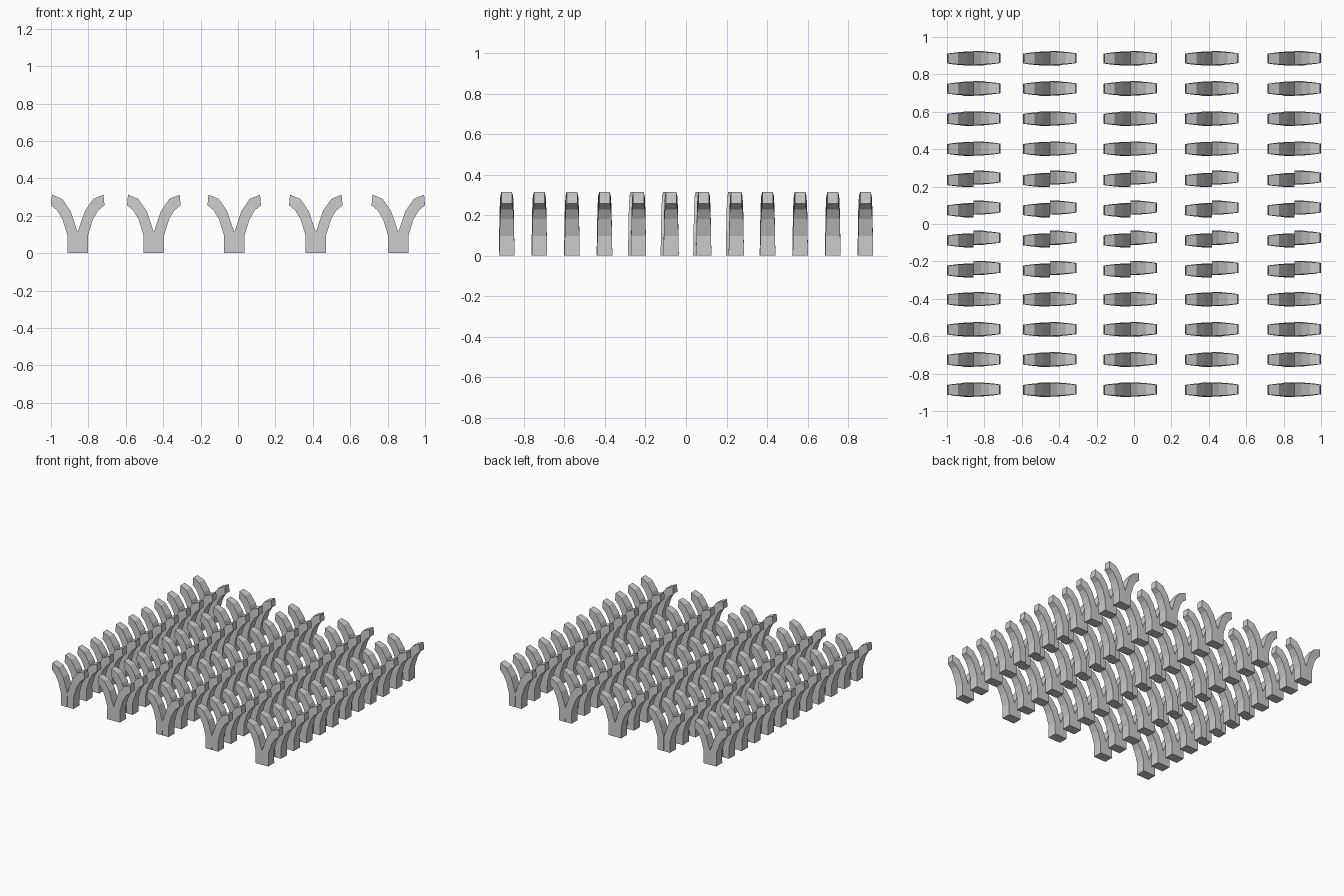
import bpy

if "Cube" in bpy.data.objects:
    bpy.data.objects.remove(bpy.data.objects["Cube"])

# Sections of one curved prong: (outer x, outer z, inner x, inner z, half depth)
SECTIONS = [
    (0.055, 0.000, 0.000, 0.000, 0.038),
    (0.055, 0.096, 0.000, 0.112, 0.036),
    (0.081, 0.180, 0.038, 0.225, 0.034),
    (0.109, 0.228, 0.083, 0.290, 0.031),
    (0.143, 0.256, 0.138, 0.313, 0.026),
]
COLUMNS = [-0.857, -0.450, -0.020, 0.416, 0.857]
ROW_STEP = 0.161


def prong_mesh(name, side):
    """Loft the sections into a closed prong; side is +1 (right) or -1 (left)."""
    verts, faces = [], []
    for ox, oz, ix, iz, d in SECTIONS:
        verts += [(side * ox, -d, oz), (side * ox, d, oz),
                  (side * ix, d, iz), (side * ix, -d, iz)]
    for s in range(len(SECTIONS) - 1):
        a = 4 * s
        for k in range(4):
            n = (k + 1) % 4
            faces.append((a + k, a + n, a + 4 + n, a + 4 + k))
    last = len(verts) - 4
    faces += [(3, 2, 1, 0), (last, last + 1, last + 2, last + 3)]
    if side < 0:
        faces = [f[::-1] for f in faces]
    mesh = bpy.data.meshes.new(name)
    mesh.from_pydata(verts, [], faces)
    return mesh


right = prong_mesh("right_prong", 1)
left = prong_mesh("left_prong", -1)

# Grid of Y-shaped clips; the four middle rows have slightly staggered halves
for row in range(12):
    y = (row - 5.5) * ROW_STEP
    stagger = 0.007 if 4 <= row <= 7 else 0.001
    for x in COLUMNS:
        for mesh, side in ((right, 1), (left, -1)):
            ob = bpy.data.objects.new(mesh.name, mesh)
            ob.location = (x, y + side * stagger, 0)
            bpy.context.collection.objects.link(ob)
